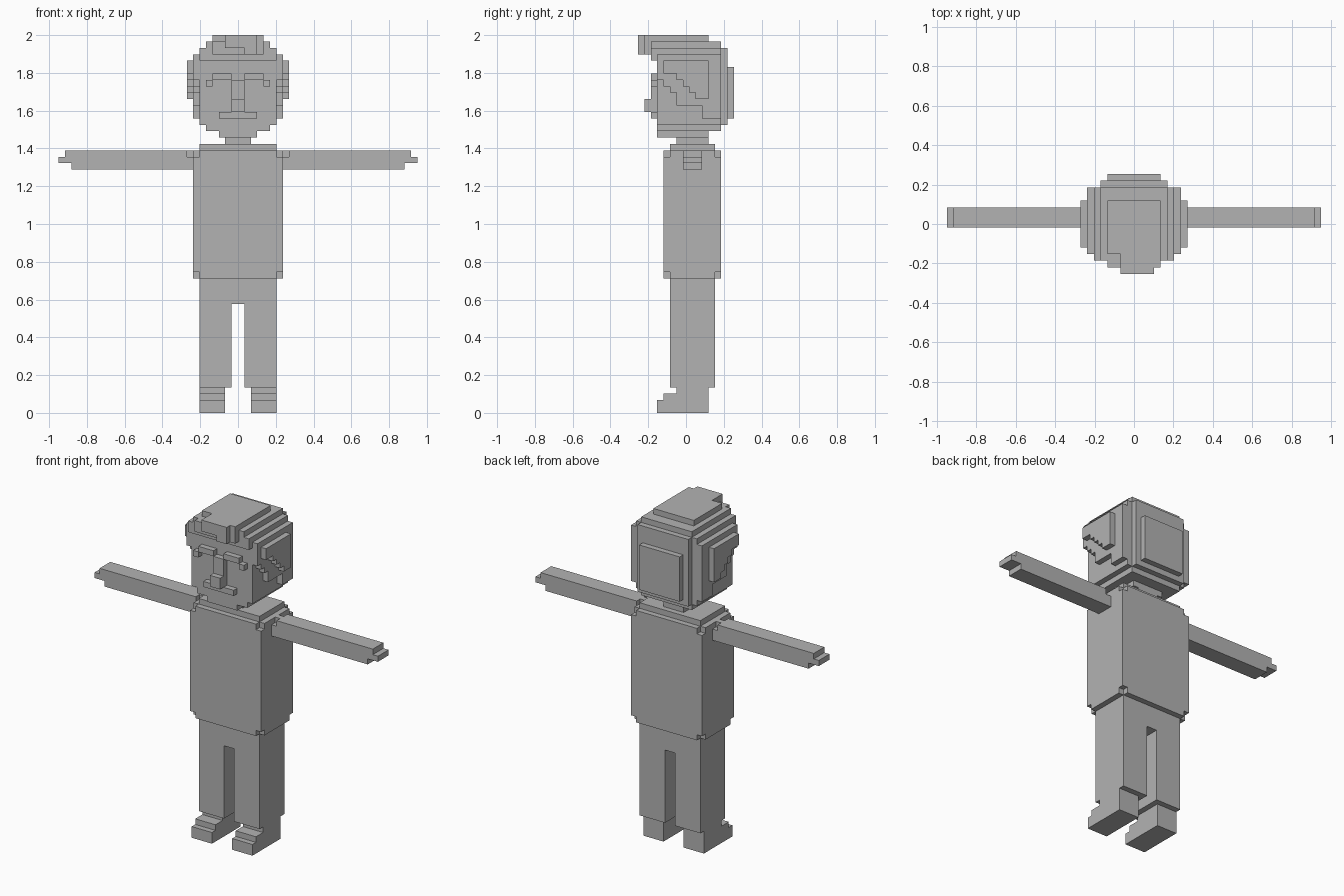
import bpy, bmesh, math

if "Cube" in bpy.data.objects:
    bpy.data.objects.remove(bpy.data.objects["Cube"])

U = 2 / 59          # edge length of one block
YC = 7.5            # block index of the centre plane in y

grey = bpy.data.materials.new("plain_grey")
grey.diffuse_color = (0.45, 0.45, 0.45, 1)
grey.use_nodes = True
grey.node_tree.nodes["Principled BSDF"].inputs["Base Color"].default_value = grey.diffuse_color

SIDES = {
    (1, 0, 0): [(1, 0, 0), (1, 1, 0), (1, 1, 1), (1, 0, 1)],
    (-1, 0, 0): [(0, 0, 0), (0, 0, 1), (0, 1, 1), (0, 1, 0)],
    (0, 1, 0): [(0, 1, 0), (0, 1, 1), (1, 1, 1), (1, 1, 0)],
    (0, -1, 0): [(0, 0, 0), (1, 0, 0), (1, 0, 1), (0, 0, 1)],
    (0, 0, 1): [(0, 0, 1), (1, 0, 1), (1, 1, 1), (0, 1, 1)],
    (0, 0, -1): [(0, 0, 0), (0, 1, 0), (1, 1, 0), (1, 0, 0)],
}


def box(x0, x1, y0, y1, z0, z1):
    return {(x, y, z) for x in range(x0, x1) for y in range(y0, y1) for z in range(z0, z1)}


def sym(h, y0, y1, z0, z1):
    """Box of half width h, centred on x."""
    return box(-h, h, y0, y1, z0, z1)


def mirror(cells):
    return {(-1 - x, y, z) for x, y, z in cells}


def part(name, cells):
    """Outer skin of a set of blocks, with flat areas merged."""
    bm = bmesh.new()
    verts = {}
    for c in cells:
        for d, corners in SIDES.items():
            if tuple(a + b for a, b in zip(c, d)) in cells:
                continue
            face = []
            for k in corners:
                p = tuple(a + b for a, b in zip(c, k))
                if p not in verts:
                    verts[p] = bm.verts.new((p[0] * U, (p[1] - YC) * U, p[2] * U))
                face.append(verts[p])
            bm.faces.new(face)
    bmesh.ops.dissolve_limit(bm, angle_limit=math.radians(1),
                             verts=bm.verts[:], edges=bm.edges[:])
    me = bpy.data.meshes.new(name)
    bm.to_mesh(me)
    bm.free()
    me.materials.append(grey)
    ob = bpy.data.objects.new(name, me)
    bpy.context.collection.objects.link(ob)


def pair(name, cells):
    part("right_" + name, cells)
    part("left_" + name, mirror(cells))


# Shoes with stepped toes
pair("shoe", box(2, 6, 3, 11, 0, 2) | box(2, 6, 4, 11, 2, 3) | box(2, 6, 6, 11, 3, 4))

# Trousers: two legs joined at the hips
leg = box(1, 6, 5, 12, 4, 17)
part("trousers", leg | mirror(leg) | sym(6, 5, 12, 17, 21))

# Shirt with clipped corners and a raised collar slab
corners = {(x, y, z) for x in (-7, 6) for y in (4, 12) for z in (21, 40)}
part("shirt", (sym(7, 4, 13, 21, 41) - corners) | sym(6, 5, 12, 41, 42))

# Arms with stepped hands and clipped shoulder corners
arm = box(7, 26, 7, 10, 38, 39) | box(7, 28, 7, 10, 39, 40) | box(7, 27, 7, 10, 40, 41)
pair("arm", arm - {(7, 7, 40), (7, 9, 40)})

part("neck", sym(2, 6, 11, 42, 43))

# Head core: chin, jaw and skull, plus the rounded back and crown
head = (sym(3, 3, 11, 43, 44) | sym(5, 3, 13, 44, 45) | sym(6, 3, 13, 45, 57)
        | sym(5, 4, 14, 45, 57) | sym(4, 5, 15, 46, 54))

# Side hair in two layers, lower edge stepping down towards the back
inner = {55: 3, 54: 3, 53: 3, 52: 3, 51: 4, 50: 5, 49: 6, 48: 6, 47: 10, 46: 10}
outer = {54: 4, 53: 4, 52: 6, 51: 7, 50: 8, 49: 9}
hair = set()
for z, y in inner.items():
    hair |= box(6, 7, y, 13, z, z + 1)
for z, y in outer.items():
    hair |= box(7, 8, y, 11, z, z + 1)
hair |= mirror(hair)

# Crown and overhanging fringe
hair |= (sym(6, 2, 13, 55, 57) | sym(5, 2, 13, 57, 58) | sym(4, 3, 11, 58, 59)
         | sym(4, 1, 3, 56, 58) | box(-2, 4, 1, 3, 58, 59) | box(-2, 3, 0, 1, 57, 59)
         | box(1, 3, 0, 1, 56, 57))
part("head", head | hair)

# Face details
brow = box(1, 4, 2, 3, 52, 53) | box(4, 5, 2, 3, 51, 52)
pair("eyebrow", brow)
part("nose", sym(1, 2, 3, 47, 52) | sym(1, 1, 2, 47, 49))
part("mouth", sym(3, 2, 3, 46, 47))
